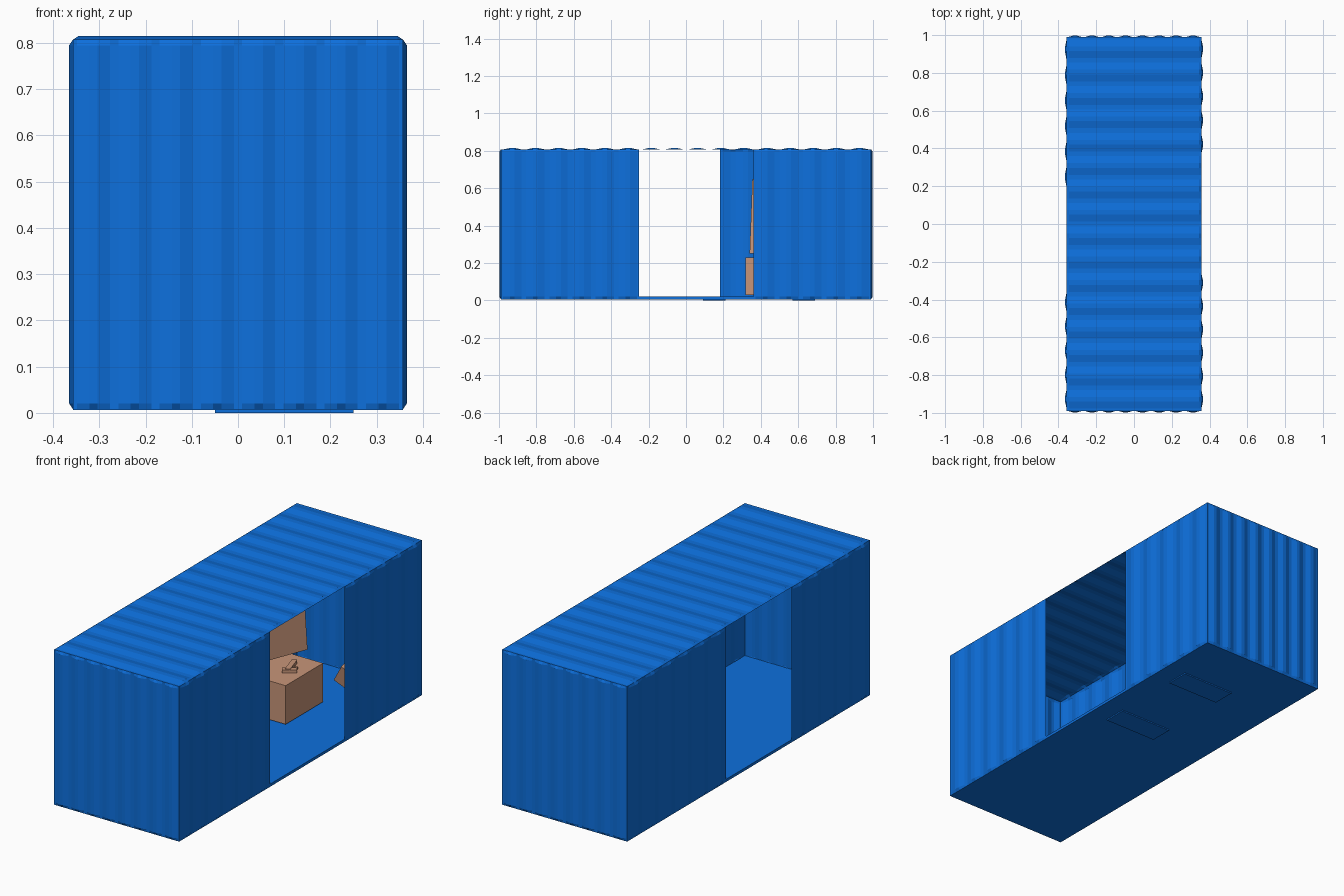
import bpy, bmesh
from mathutils import Vector, Matrix, Euler

cube = bpy.data.objects.get("Cube")
if cube:
    bpy.data.objects.remove(cube, do_unlink=True)


def material(name, rgb):
    m = bpy.data.materials.new(name)
    m.use_nodes = True
    m.diffuse_color = (*rgb, 1)
    m.node_tree.nodes["Principled BSDF"].inputs["Base Color"].default_value = (*rgb, 1)
    return m


BLUE = material("container_blue", (0.004, 0.16, 0.72))
BROWN = material("cardboard_brown", (0.58, 0.30, 0.19))

DEPTH, LIP = 0.008, 0.012
HX, HY, Z0, Z1 = 0.357, 0.99, 0.008, 0.807


def finish(name, bm, mat):
    me = bpy.data.meshes.new(name)
    bm.to_mesh(me)
    bm.free()
    me.materials.append(mat)
    ob = bpy.data.objects.new(name, me)
    bpy.context.collection.objects.link(ob)
    return ob


# Pressed corrugated sheet: ridges repeat along u, run along v, face u x v
def panel(name, origin, u, v, width, length, pitch):
    o, u, v = Vector(origin), Vector(u), Vector(v)
    n = u.cross(v)
    count = max(1, round(width / pitch))
    step = width / count
    profile = [(0, 0)]
    for i in range(count):
        for f, h in ((0.1, 0), (0.4, 1), (0.6, 1), (0.9, 0)):
            profile.append(((i + f) * step, h))
    profile.append((width, 0))
    rows = ((0, 0), (LIP, 1), (length - LIP, 1), (length, 0))
    bm = bmesh.new()
    grid = [[bm.verts.new(o + u * a + v * b + n * (h * k * DEPTH)) for a, h in profile]
            for b, k in rows]
    for low, high in zip(grid, grid[1:]):
        for i in range(len(profile) - 1):
            bm.faces.new((low[i], low[i + 1], high[i + 1], high[i]))
    return finish(name, bm, BLUE)


def box(name, center, size, mat, rot=(0, 0, 0)):
    bm = bmesh.new()
    bmesh.ops.create_cube(bm, size=1)
    bm.transform(Matrix.LocRotScale(Vector(center), Euler(rot), Vector(size)))
    return finish(name, bm, mat)


# End walls
X, Y, Z = Vector((1, 0, 0)), Vector((0, 1, 0)), Vector((0, 0, 1))
H = Z1 - Z0
panel("front_wall", (-HX, -HY, Z0), X, Z, 2 * HX, H, 0.09)
panel("back_wall", (HX, HY, Z0), -X, Z, 2 * HX, H, 0.09)

# Side walls, each with a doorway
panel("left_wall_front", (HX, -HY, Z0), Y, Z, HY - 0.25, H, 0.125)
panel("left_wall_back", (HX, 0.36, Z0), Y, Z, HY - 0.36, H, 0.125)
panel("right_wall_back", (-HX, HY, Z0), -Y, Z, HY - 0.183, H, 0.125)
panel("right_wall_front", (-HX, -0.35, Z0), -Y, Z, HY - 0.35, H, 0.125)

# Roof and floor
panel("roof", (HX, -HY, Z1), Y, -X, 2 * HY, 2 * HX, 0.125)
box("floor", (0, 0, 0.013), (2 * HX, 2 * HY, 0.014), BLUE)
for y in (0.15, 0.63):
    box("floor_pad", (0.1, y, 0.004), (0.3, 0.12, 0.008), BLUE)

# Crate with an upright board and a small hand tool on top
box("crate", (-0.1, 0.47, 0.13), (0.3, 0.305, 0.2), BROWN)
box("upright_board", (-0.155, 0.512, 0.45), (0.008, 0.35, 0.4), BROWN, (0, -0.1, -0.37))
box("tool_body", (-0.04, 0.49, 0.242), (0.025, 0.11, 0.018), BROWN, (0, 0, 0.3))
box("tool_handle", (-0.02, 0.45, 0.24), (0.07, 0.025, 0.016), BROWN, (0, 0, 0.6))
box("tool_guard", (-0.02, 0.49, 0.238), (0.03, 0.012, 0.012), BROWN, (0, 0, 0.3))

# Tipped box near the back wall
box("tipped_box", (0.09, 0.84, 0.1), (0.14, 0.14, 0.1), BROWN, (0.2, 0.5, 0.2))
